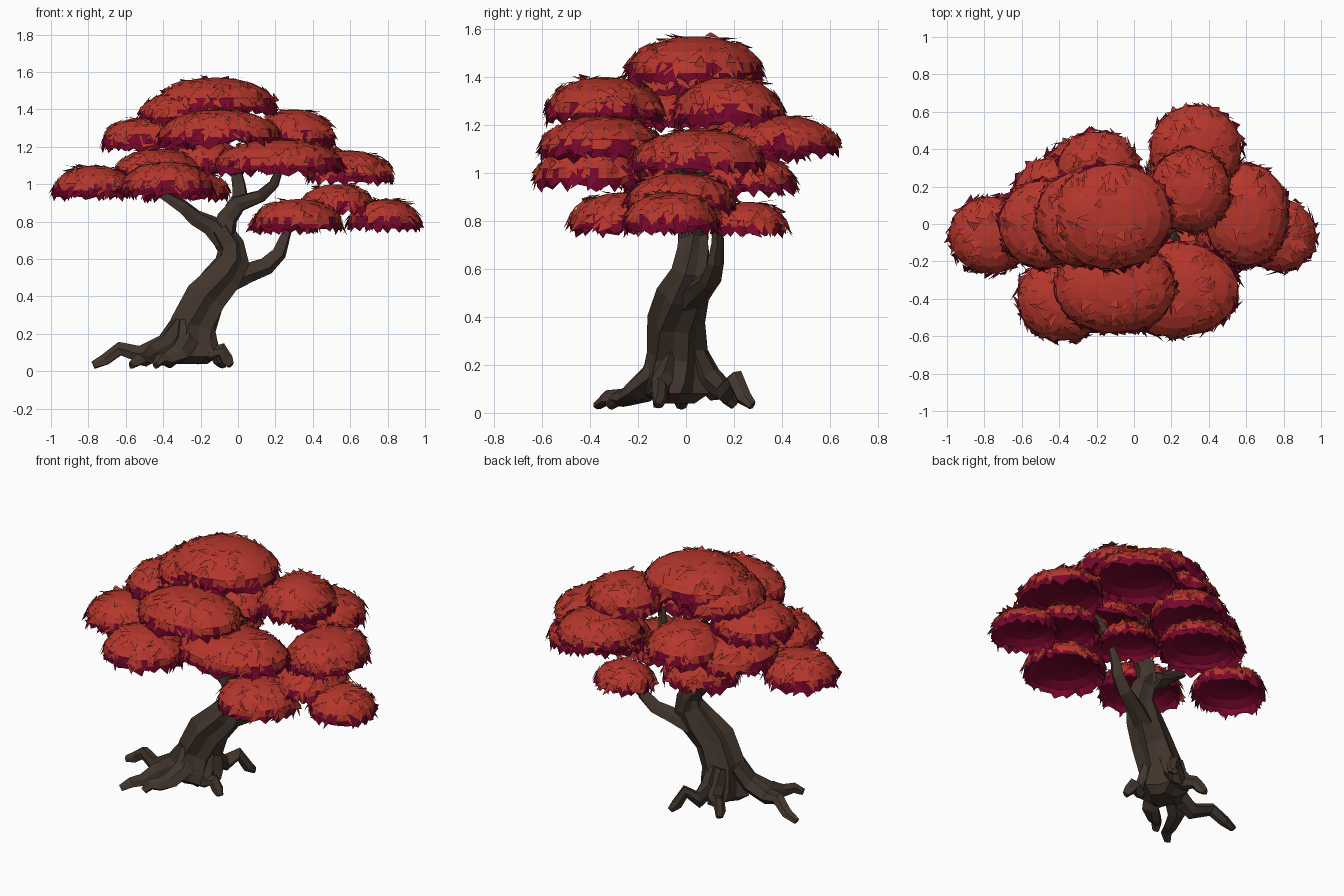
import bpy, bmesh, math, random
from mathutils import Vector

random.seed(4)
cube = bpy.data.objects.get("Cube")
if cube:
    bpy.data.objects.remove(cube, do_unlink=True)


def material(name, rgb):
    m = bpy.data.materials.new(name)
    m.use_nodes = True
    m.diffuse_color = (*rgb, 1)
    m.node_tree.nodes["Principled BSDF"].inputs["Base Color"].default_value = (*rgb, 1)
    return m


RED = material("leaf red", (0.46, 0.037, 0.025))
CRIMSON = material("leaf crimson", (0.185, 0.002, 0.025))
BARK = material("bark brown", (0.053, 0.036, 0.026))


def finish(bm, name, mats):
    mesh = bpy.data.meshes.new(name)
    bm.to_mesh(mesh)
    bm.free()
    for m in mats:
        mesh.materials.append(m)
    obj = bpy.data.objects.new(name, mesh)
    bpy.context.collection.objects.link(obj)
    return obj


def skin(bm, rings):
    """Join neighbouring rings of vertices with quads."""
    n = len(rings[0])
    faces = []
    for a, b in zip(rings, rings[1:]):
        for i in range(n):
            j = (i + 1) % n
            faces.append(bm.faces.new((a[i], a[j], b[j], b[i])))
    return faces


def limb(name, points, sides=7, flute=0.12):
    """Angular tapering tube through points of (x, y, z, radius)."""
    bm = bmesh.new()
    pos = [Vector(p[:3]) for p in points]
    axis, out = None, Vector((1, 0, 0))
    rings = []
    for k, p in enumerate(pos):
        t = (pos[min(k + 1, len(pos) - 1)] - pos[max(k - 1, 0)]).normalized()
        if axis:
            out = axis.rotation_difference(t) @ out
        axis = t
        out = (out - t * out.dot(t)).normalized()
        side = t.cross(out)
        ring = []
        for i in range(sides):
            a = math.tau * i / sides + 0.12 * k
            r = points[k][3] * (1 + flute * (-1) ** i + random.uniform(-0.06, 0.06))
            v = p + (out * math.cos(a) + side * math.sin(a)) * r
            v.z = max(v.z, 0)
            ring.append(bm.verts.new(v))
        rings.append(ring)
    skin(bm, rings)
    bm.faces.new(list(reversed(rings[0])))
    bm.faces.new(rings[-1])
    bmesh.ops.recalc_face_normals(bm, faces=bm.faces[:])
    return finish(bm, name, [BARK])


# Trunk and branches
limb("trunk", [
    (-.25, -.04, .04, .08), (-.25, -.04, .08, .135), (-.25, -.04, .14, .13),
    (-.24, -.04, .25, .115), (-.17, -.04, .39, .11), (-.08, -.01, .5, .1),
    (-.03, .02, .59, .08), (-.04, .03, .67, .068), (-.1, .03, .76, .06)], sides=12)
limb("left_branch", [
    (-.07, .03, .7, .06), (-.15, .02, .78, .05), (-.23, .0, .82, .042),
    (-.3, -.03, .88, .036), (-.42, -.06, .95, .02)])
limb("middle_branch", [
    (-.08, .03, .72, .06), (-.06, .04, .82, .052), (.0, .03, .9, .045),
    (.12, .0, .94, .035), (.19, -.04, 1.0, .028), (.23, -.08, 1.11, .018)])
limb("upper_branch", [
    (-.03, .04, .86, .045), (.01, .05, .93, .042), (.0, .06, 1.0, .036),
    (-.02, .06, 1.11, .025)])
limb("right_branch", [
    (-.06, .02, .47, .06), (.05, .06, .52, .05), (.15, .1, .56, .042),
    (.22, .12, .63, .035), (.25, .13, .72, .026), (.29, .12, .83, .015)])

# Roots: each runs down the trunk foot, bends at a knee and reaches its tip
for i, (tx, ty, knee) in enumerate([
        (-.77, -.07, .12), (-.6, -.34, .06), (-.41, -.34, .06), (-.05, -.14, .11),
        (-.11, .29, .14), (-.35, .21, .1)]):
    foot, tip = Vector((-.25, -.03, 0)), Vector((tx, ty, 0))
    d = tip - foot
    bend = Vector((-d.y, d.x, 0)) * 0.1 * (-1) ** i
    start = foot + d.normalized() * 0.07
    path = []
    for f, z, r in [(0, .26, .05), (.16, .15, .058), (.45, .09, .05),
                    (.68, knee, .038), (.85, .06, .032), (1, .03, .02)]:
        p = start.lerp(tip, f) + bend * math.sin(f * 5)
        path.append((p.x, p.y, z, r))
    limb(f"root_{i + 1}", path, sides=6)

# Outline of a foliage pad: (radius, height) from crown to rim
DOME = [(.05, 1), (.32, .97), (.58, .87), (.8, .71), (.95, .5), (.98, .3)]
UNDER = [(.9, .28), (.7, .45), (.4, .55), (.05, .6)]
SEGMENTS = 40


def dome_point(s):
    s *= len(DOME) - 1
    k = min(int(s), len(DOME) - 2)
    return Vector(DOME[k]).lerp(Vector(DOME[k + 1]), s - k)


def foliage(name, x, y, rx, ry, low, high):
    bm = bmesh.new()
    h = high - low

    def place(r, z, a):
        return Vector((x + rx * r * math.cos(a), y + ry * r * math.sin(a), low + h * z))

    def ring(r, z, wobble):
        return [bm.verts.new(place(r * random.uniform(1 - wobble, 1 + wobble), z,
                                   math.tau * i / SEGMENTS)) for i in range(SEGMENTS)]

    # Dome, jagged hanging fringe and hollow underside
    rings = [ring(r, z, .02) for r, z in DOME]
    fringe = []
    for i in range(SEGMENTS):
        z = random.uniform(-.03, .16) if i % 2 else random.uniform(.1, .25)
        a = math.tau * (i + random.uniform(-.35, .35)) / SEGMENTS
        fringe.append(bm.verts.new(place(random.uniform(.92, 1.02), z, a)))
    rings.append(fringe)
    rings += [ring(r, z, 0) for r, z in UNDER]
    faces = skin(bm, rings)
    faces.append(bm.faces.new(rings[0]))
    faces.append(bm.faces.new(rings[-1]))
    bmesh.ops.recalc_face_normals(bm, faces=faces)
    for n, f in enumerate(faces):
        height = (f.calc_center_median().z - low) / h
        under = SEGMENTS * len(DOME) <= n < len(faces) - 2 or n == len(faces) - 1
        f.material_index = int(under or height < random.uniform(.3, .47))

    # Loose leaves lifting off the dome
    for _ in range(int(1100 * rx * ry) + 60):
        s, a = math.sqrt(random.uniform(.02, 1)), random.uniform(0, math.tau)
        r, z = dome_point(s)
        p = place(r, z, a)
        normal = Vector((math.cos(a) * r * r, math.sin(a) * r * r, 1.1 - r)).normalized()
        down = (place(r + .02, z, a) - p).normalized() - Vector((0, 0, r * r))
        down = (down - normal * down.dot(normal)).normalized()
        side = normal.cross(down)
        turn = random.uniform(-1.3, 1.3)
        heading = down * math.cos(turn) + side * math.sin(turn)
        across = normal.cross(heading) * random.uniform(.014, .034)
        length = random.uniform(.035, .08)
        tip = p + heading * length + normal * random.uniform(.006, .026)
        tip.z = max(tip.z, low)
        base = p + normal * .003
        f = bm.faces.new([bm.verts.new(v) for v in (base - across, base + across, tip)])
        f.material_index = int(z < random.uniform(.3, .5))
    return finish(bm, name, [RED, CRIMSON])


# Foliage pads: centre x, y, radius x, y, bottom, top
PADS = {
    "crown": (-.12, .04, .33, .29, 1.35, 1.57),
    "crown_side": (-.29, .03, .24, .26, 1.3, 1.5),
    "crown_left": (-.48, .0, .25, .24, 1.17, 1.36),
    "crown_front": (-.1, -.34, .33, .25, 1.19, 1.4),
    "crown_right": (.3, .18, .22, .23, 1.18, 1.4),
    "middle_front": (.22, -.35, .35, .26, 1.04, 1.24),
    "middle_right": (.6, .05, .23, .28, .99, 1.18),
    "middle_left": (-.43, .1, .24, .26, 1.0, 1.19),
    "middle_front_left": (-.38, -.4, .25, .23, .92, 1.12),
    "middle_back": (-.19, .27, .23, .23, 1.03, 1.25),
    "middle_back_right": (.33, .4, .25, .24, 1.06, 1.24),
    "outer_left": (-.77, -.06, .22, .21, .91, 1.1),
    "lower_back_left": (-.28, .24, .23, .22, .9, 1.08),
    "lower_right": (.78, -.06, .195, .2, .74, .92),
    "lower_front": (.32, -.25, .24, .24, .73, .92),
    "lower_centre": (.53, -.02, .21, .23, .82, 1.0),
    "lower_back": (.25, .26, .18, .16, .73, .88),
}
for pad, size in PADS.items():
    foliage("foliage_" + pad, *size)
